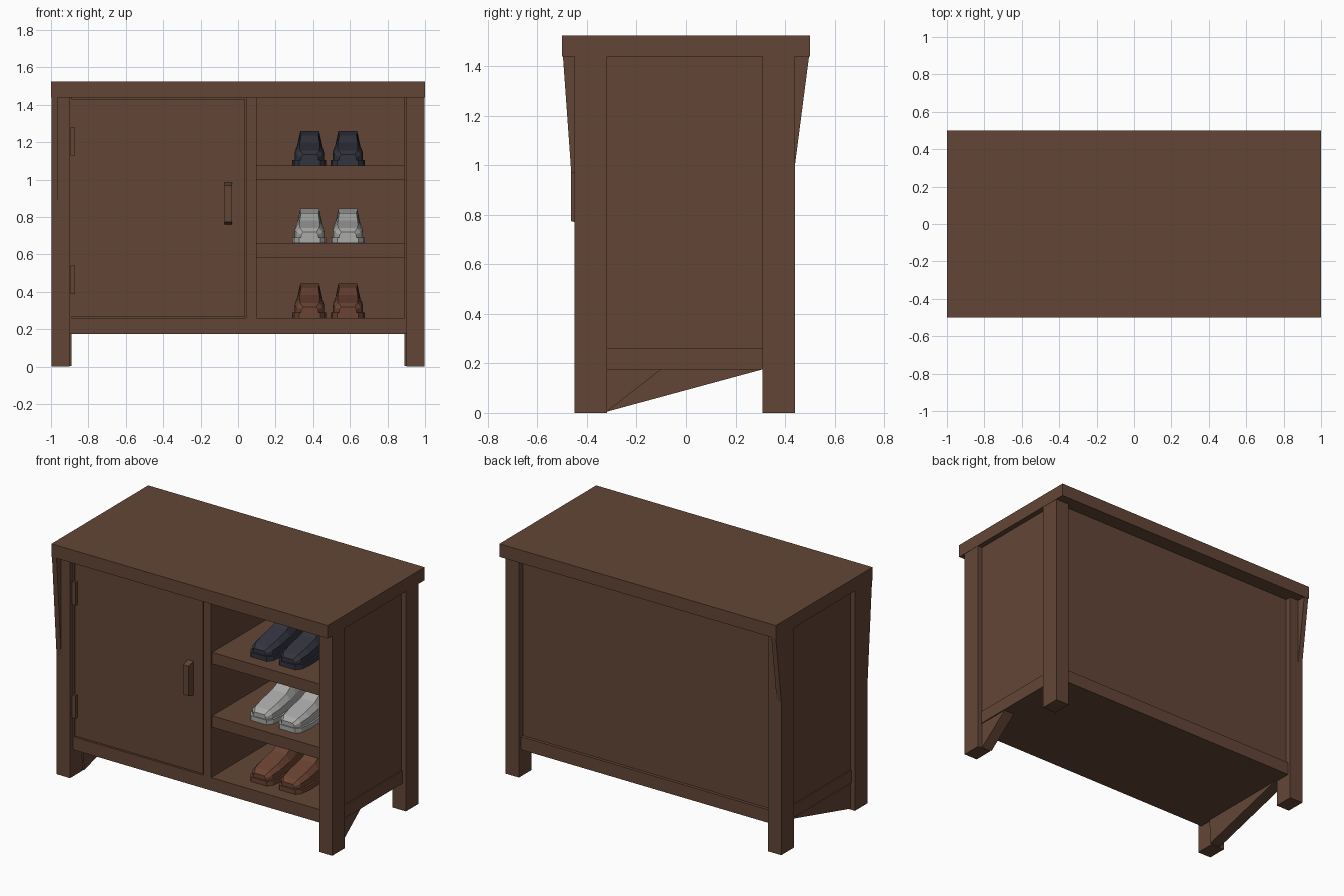
import bpy, bmesh

if "Cube" in bpy.data.objects:
    bpy.data.objects.remove(bpy.data.objects["Cube"])

def material(name, rgb):
    m = bpy.data.materials.new(name)
    m.diffuse_color = (*rgb, 1)
    m.use_nodes = True
    m.node_tree.nodes["Principled BSDF"].inputs["Base Color"].default_value = m.diffuse_color
    return m

WOOD = material("dark wood", (0.125, 0.060, 0.037))
NAVY = material("navy leather", (0.032, 0.034, 0.048))
GREY = material("light grey leather", (0.40, 0.40, 0.395))
TAN = material("brown leather", (0.145, 0.056, 0.032))

def finish(name, bm, mat):
    bmesh.ops.recalc_face_normals(bm, faces=bm.faces)
    me = bpy.data.meshes.new(name)
    bm.to_mesh(me)
    bm.free()
    me.materials.append(mat)
    ob = bpy.data.objects.new(name, me)
    bpy.context.collection.objects.link(ob)
    return ob

def loft(name, rings, mat):
    """Skin a row of equal rings and cap both ends."""
    bm = bmesh.new()
    vs = [[bm.verts.new(p) for p in r] for r in rings]
    n = len(vs[0])
    for a, b in zip(vs, vs[1:]):
        for i in range(n):
            j = (i + 1) % n
            bm.faces.new((a[i], a[j], b[j], b[i]))
    bm.faces.new(vs[0])
    bm.faces.new(vs[-1])
    return finish(name, bm, mat)

def slab(name, x0, x1, profile, mat=WOOD):
    """Extrude a (y, z) profile along x."""
    return loft(name, [[(x, y, z) for y, z in profile] for x in (x0, x1)], mat)

def box(name, x0, x1, y0, y1, z0, z1):
    return slab(name, x0, x1, [(y0, z0), (y1, z0), (y1, z1), (y0, z1)])

# Carcass
box("top_board", -1, 1, -0.5, 0.5, 1.44, 1.525)
for side, s in (("left", -1), ("right", 1)):
    xa, xb = sorted((s * 0.9, s * 0.998))
    box(side + "_front_leg", xa, xb, -0.45, -0.32, 0, 1.44)
    box(side + "_back_leg", xa, xb, 0.31, 0.44, 0, 1.44)
    # side panel, its lower edge running down to the foot of the front leg
    reach = 0.31 if s < 0 else -0.1
    xa, xb = sorted((s * 0.89, s * 0.965))
    slab(side + "_side_panel", xa, xb,
         [(-0.42, 0.175), (-0.33, 0.175), (-0.32, 0.005), (reach, 0.176),
          (0.40, 0.176), (0.40, 1.44), (-0.42, 1.44)])
    box(side + "_side_rail", *sorted((s * 0.9, s * 0.972)), -0.32, 0.31, 0.175, 0.26)
# flared gussets under the top on the left legs
slab("front_gusset", -0.998, -0.965, [(-0.45, 0.78), (-0.45, 1.44), (-0.497, 1.44)])
slab("back_gusset", -0.998, -0.965, [(0.44, 1.0), (0.497, 1.44), (0.44, 1.44)])
box("floor_board", -0.9, 0.9, -0.42, 0.42, 0.175, 0.26)
box("back_panel", -0.9, 0.9, 0.37, 0.40, 0.26, 1.44)
box("divider", 0.045, 0.10, -0.42, 0.38, 0.26, 1.44)
for name, z0, z1 in (("upper_shelf", 1.0, 1.075), ("middle_shelf", 0.585, 0.66)):
    box(name, 0.10, 0.89, -0.41, 0.38, z0, z1)

# Door with hinges and handle
box("door", -0.89, 0.038, -0.415, -0.37, 0.265, 1.432)
for name, z in (("lower_hinge", 0.39), ("upper_hinge", 1.13)):
    box(name, -0.895, -0.872, -0.435, -0.41, z, z + 0.15)
slab("handle", -0.072, -0.032,
     [(-0.41, 0.76), (-0.465, 0.775), (-0.465, 0.97), (-0.41, 0.985)])

# Shoe sections from toe to heel: y, half width, shoulder height, top half width, top height
SECTIONS = [(-0.325, 0.045, 0.045, 0.035, 0.058),
            (-0.295, 0.070, 0.058, 0.050, 0.080),
            (-0.22, 0.080, 0.070, 0.055, 0.098),
            (-0.12, 0.076, 0.085, 0.052, 0.122),
            (-0.05, 0.068, 0.100, 0.046, 0.160),
            (0.02, 0.066, 0.110, 0.050, 0.172),
            (0.11, 0.066, 0.110, 0.050, 0.185),
            (0.15, 0.045, 0.090, 0.035, 0.180)]

def shoe(name, cx, z, mat):
    loft(name + "_upper",
         [[(cx - w, y, z + 0.02), (cx - w, y, z + h), (cx - t, y, z + top),
           (cx + t, y, z + top), (cx + w, y, z + h), (cx + w, y, z + 0.02)]
          for y, w, h, t, top in SECTIONS], mat)
    # welted sole, slightly wider than the upper
    loft(name + "_sole",
         [[(cx - w - 0.012, y * 1.02, z), (cx - w - 0.012, y * 1.02, z + 0.03),
           (cx + w + 0.012, y * 1.02, z + 0.03), (cx + w + 0.012, y * 1.02, z)]
          for y, w, *_ in SECTIONS], mat)

for name, z, mat in (("navy", 1.076, NAVY), ("grey", 0.661, GREY), ("brown", 0.261, TAN)):
    shoe(name + "_left_shoe", 0.382, z, mat)
    shoe(name + "_right_shoe", 0.588, z, mat)
